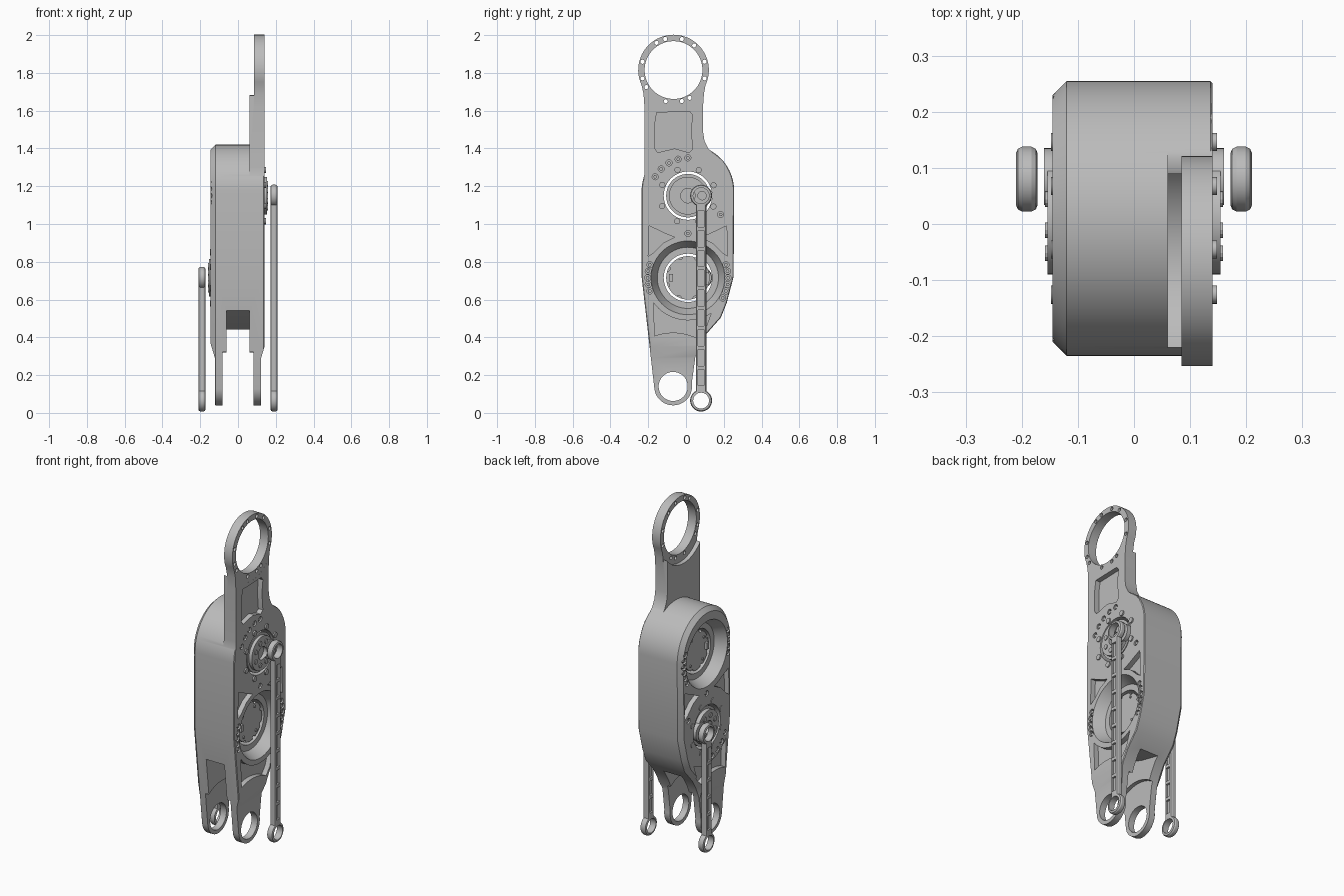
import bpy, bmesh, math
from mathutils import Vector

old = bpy.data.objects.get("Cube")
if old:
    bpy.data.objects.remove(old, do_unlink=True)

grey = bpy.data.materials.new("machined grey")
grey.use_nodes = True
grey.diffuse_color = (0.5, 0.5, 0.5, 1)
grey.node_tree.nodes["Principled BSDF"].inputs["Base Color"].default_value = (0.5, 0.5, 0.5, 1)


def finish(bm, name):
    bmesh.ops.recalc_face_normals(bm, faces=bm.faces)
    me = bpy.data.meshes.new(name)
    bm.to_mesh(me)
    bm.free()
    me.materials.append(grey)
    ob = bpy.data.objects.new(name, me)
    bpy.context.collection.objects.link(ob)
    return ob


def arc(y, z, r, a0, a1, n=32):
    """Points on an arc in the side plane, angles in degrees."""
    angles = [math.radians(a0 + (a1 - a0) * i / n) for i in range(n + 1)]
    return [(y + r * math.cos(a), z + r * math.sin(a)) for a in angles]


def circle(y, z, r, n):
    return arc(y, z, r, 0, 360 - 360 / n, n - 1)


def inset(pts, d):
    """Mitred inward offset of a counter-clockwise outline."""
    out = []
    for i, p in enumerate(pts):
        p = Vector(p)
        e0 = (p - Vector(pts[i - 1])).normalized()
        e1 = (Vector(pts[(i + 1) % len(pts)]) - p).normalized()
        n0, n1 = Vector((-e0.y, e0.x)), Vector((-e1.y, e1.x))
        out.append(tuple(p + (n0 + n1) * d / (1 + n0.dot(n1))))
    return out


def add_loft(bm, sections, swap=False):
    """Closed skin through (position, outline) sections; along x, or y if swapped."""
    rings = [[bm.verts.new((a, x, b) if swap else (x, a, b)) for a, b in pts] for x, pts in sections]
    bm.faces.new(rings[0])
    bm.faces.new(rings[-1])
    for r, s in zip(rings, rings[1:]):
        for i in range(len(r)):
            j = (i + 1) % len(r)
            bm.faces.new((r[i], r[j], s[j], s[i]))


def loft(name, sections, swap=False):
    bm = bmesh.new()
    add_loft(bm, sections, swap)
    return finish(bm, name)


def prism(name, pts, x0, x1):
    return loft(name, [(x0, pts), (x1, pts)])


def discs(name, centres, r, x0, x1, r1=None, n=40):
    """One or more cylinders or cones lying along x."""
    bm = bmesh.new()
    for y, z in centres:
        add_loft(bm, [(x0, circle(y, z, r, n)), (x1, circle(y, z, r1 or r, n))])
    return finish(bm, name)


def combine(ob, tool, op='DIFFERENCE'):
    mod = ob.modifiers.new(op, 'BOOLEAN')
    mod.operation, mod.solver, mod.object = op, 'MANIFOLD', tool
    bpy.context.view_layer.update()
    me = bpy.data.meshes.new_from_object(ob.evaluated_get(bpy.context.evaluated_depsgraph_get()))
    ob.modifiers.clear()
    ob.data = me
    bpy.data.objects.remove(tool, do_unlink=True)


def ring_points(y, z, r, angles):
    return [(y + r * math.cos(math.radians(a)), z + r * math.sin(math.radians(a))) for a in angles]


AXIS = 0.01             # y of both drive axes
UPPER, LOWER = 1.15, 0.715
EYE, EYE_Z = -0.068, 0.14
RING_Z = 1.815

# Housing with the two fork legs in one outline
outline = (arc(AXIS, 1.175, 0.245, 0, 180, 40) + [(-0.235, 0.72)]
           + arc(EYE, EYE_Z, 0.1, 187, 370, 24)
           + [(0.05, 0.3), (0.075, 0.36), (0.11, 0.42), (0.185, 0.505), (0.215, 0.58), (0.252, 0.72)])
body = loft("housing", [(-0.145, inset(outline, 0.025)), (-0.12, outline),
                        (0.136, outline), (0.14, inset(outline, 0.004))])

# Tall side arm: full-thickness neck, cleared around the thinner end ring
neck = prism("neck", [(-0.22, 1.75), (-0.22, 1.3), (-0.225, 1.1), (0.2, 1.1), (0.215, 1.305),
                      (0.19, 1.34), (0.15, 1.367), (0.118, 1.4), (0.098, 1.44), (0.09, 1.49),
                      (0.09, 1.75)], 0.06, 0.14)
combine(neck, discs("neck_clearance", [(-0.066, RING_Z)], 0.205, 0, 0.2, n=64))
combine(body, neck, 'UNION')
ring = prism("end_ring", arc(-0.066, RING_Z, 0.187, -25, 205, 40)
             + [(-0.225, 1.69), (-0.22, 1.62), (-0.219, 1.35), (0.089, 1.35), (0.09, 1.62), (0.095, 1.69)],
             0.085, 0.1395)
combine(body, ring, 'UNION')
combine(body, discs("ring_bore", [(-0.066, RING_Z)], 0.153, 0, 0.2, n=64))
combine(body, discs("ring_holes", ring_points(-0.066, RING_Z, 0.17,
        (15, -15, 50, 75, 105, 122, 165, 195, 212, 256, 285, 300)), 0.011, 0.05, 0.2, n=12))

# Fork opening with sloping roof, thinner leg ends and outer tapers
combine(body, prism("fork_gap", [(-0.4, 0.6), (-0.235, 0.55), (-0.12, 0.51), (0, 0.47),
                                 (0.13, 0.44), (0.4, 0.4), (0.4, -0.1), (-0.4, -0.1)], -0.06, 0.06))
combine(body, discs("leg_clearance", [(EYE, EYE_Z)], 0.22, -0.083, 0.083, n=64))
for side in (-1, 1):
    taper = [(side * x, z) for x, z in
             ((0.146, 0.37), (0.122, 0.29), (0.122, -0.1), (0.3, -0.1), (0.3, 0.37))]
    combine(body, loft("leg_taper", [(-0.5, taper), (0.5, taper)], swap=True))
combine(body, discs("leg_bore", [(EYE, EYE_Z)], 0.077, -0.3, 0.3))

# Through bores for both drives
combine(body, discs("drive_bores", [(AXIS, UPPER), (AXIS, LOWER)], 0.128, -0.3, 0.3, n=48))

# Shallow lightening pockets
window = [(-0.155, 1.59), (-0.165, 1.53), (-0.165, 1.4), (-0.15, 1.378), (-0.06, 1.4),
          (0.015, 1.378), (0.035, 1.395), (0.026, 1.5), (0.035, 1.575), (0.02, 1.595)]
combine(body, prism("window_cut", window, 0.11, 0.2))
arch = (arc(AXIS, LOWER, 0.225, 216, 303, 16) + [(0.1, 0.435)]
        + arc(EYE, EYE_Z, 0.285, 62, 110, 12))
left_web = [(-0.195, 0.99), (-0.2, 0.83), (-0.17, 0.85), (-0.12, 0.9), (-0.06, 0.93), (-0.1, 0.945)]
right_web = [(2 * AXIS - y, z) for y, z in left_web]

for side in (-1, 1):
    face = 0.14 if side > 0 else -0.145
    pocket_z, hub_z = (LOWER, UPPER) if side > 0 else (UPPER, LOWER)
    for web in (arch, left_web, right_web):
        combine(body, prism("web_cut", web, face - side * 0.03, face + side * 0.05))

    # Conical motor recess
    combine(body, discs("recess", [(AXIS, pocket_z)], 0.162, face - side * 0.065,
                        face + side * 0.002, 0.196, 56))

    # Counterbored screw holes beside the recess and around the hub
    spots = ring_points(AXIS, pocket_z, 0.213, (-30, -19, -9.5, 0, 9.5, 19, 161, 170.5, 180, 189.5, 199))
    spots += ring_points(AXIS, hub_z, 0.2, [side * a for a in (90, 105, 120, 135, 150, -30, -90)])
    combine(body, discs("screw_holes", spots, 0.016, face - side * 0.018, face + side * 0.05, n=16))
    discs("screw_heads", spots, 0.01, face - side * 0.02, face - side * 0.004, n=6)

    # Motor core running from the recess floor to the hub on the far side
    core = discs("motor_core", [(AXIS, pocket_z)], 0.115, face - side * 0.07, -face + side * 0.01, n=48)
    combine(core, discs("core_notches", ring_points(AXIS, pocket_z, 0.115, range(20, 380, 45)),
                        0.012, face - side * 0.085, face, n=12))
    discs("core_screws", ring_points(AXIS, pocket_z, 0.09, (60, 140, 230, 310)), 0.008,
          face - side * 0.072, face - side * 0.064, n=10)
    prism("connector", [(AXIS - y, pocket_z + z) for y, z in
                        ((0.1, -0.02), (0.08, -0.02), (0.08, 0.02), (0.1, 0.02))],
          face - side * 0.072, face - side * 0.055)

    # Output hub, crank boss and screws
    hub = discs("output_hub", [(AXIS, hub_z)], 0.1, face - side * 0.02, side * 0.154, n=48)
    combine(hub, discs("crank_boss", [(0.08, hub_z)], 0.055, face - side * 0.01, side * 0.16), 'UNION')
    combine(hub, discs("hub_bore", [(AXIS, hub_z)], 0.038, 0, side * 0.3))
    combine(hub, discs("boss_bore", [(0.085, hub_z)], 0.022, face, side * 0.3))
    discs("hub_screws", ring_points(AXIS, hub_z, 0.068, range(60, 301, 48)), 0.014,
          side * 0.15, side * 0.159, n=12)
    discs("rim_screws", ring_points(AXIS, hub_z, 0.147, range(22, 382, 45)), 0.016,
          face - side * 0.01, side * 0.148, n=16)

    # Push rod with an eye at each end and ladder pockets on both faces
    x0, x1 = sorted((side * 0.172, side * 0.21))
    low, high = 0.065, hub_z
    shape = arc(0.08, high, 0.058, -61, 241, 28) + arc(0.08, low, 0.058, 119, 421, 28)
    rounding = ((0, 0.011), (0.003, 0.004), (0.011, 0))
    rod = loft("push_rod", [(x0 + t, inset(shape, d)) for t, d in rounding]
               + [(x1 - t, inset(shape, d)) for t, d in reversed(rounding)])
    combine(rod, discs("rod_eyes", [(0.08, low), (0.08, high)], 0.042, x0 - 0.05, x1 + 0.05, n=32))
    count = round((high - low - 0.14) / 0.1)
    pitch = (high - low - 0.14) / count
    bm = bmesh.new()
    for i in range(count):
        z0 = low + 0.07 + pitch * i + 0.009
        z1 = z0 + pitch - 0.018
        box = [(0.064, z0), (0.096, z0), (0.096, z1), (0.064, z1)]
        for a, b in ((x0 - 0.02, x0 + 0.012), (x1 - 0.012, x1 + 0.02)):
            add_loft(bm, [(a, box), (b, box)])
    combine(rod, finish(bm, "ladder_cuts"))

# Smooth the round surfaces, keep machined edges sharp
bpy.ops.object.select_all(action='DESELECT')
for ob in bpy.context.collection.objects:
    if ob.type == 'MESH' and grey.name in ob.data.materials:
        ob.select_set(True)
        bpy.context.view_layer.objects.active = ob
bpy.ops.object.shade_smooth_by_angle(angle=math.radians(25))
